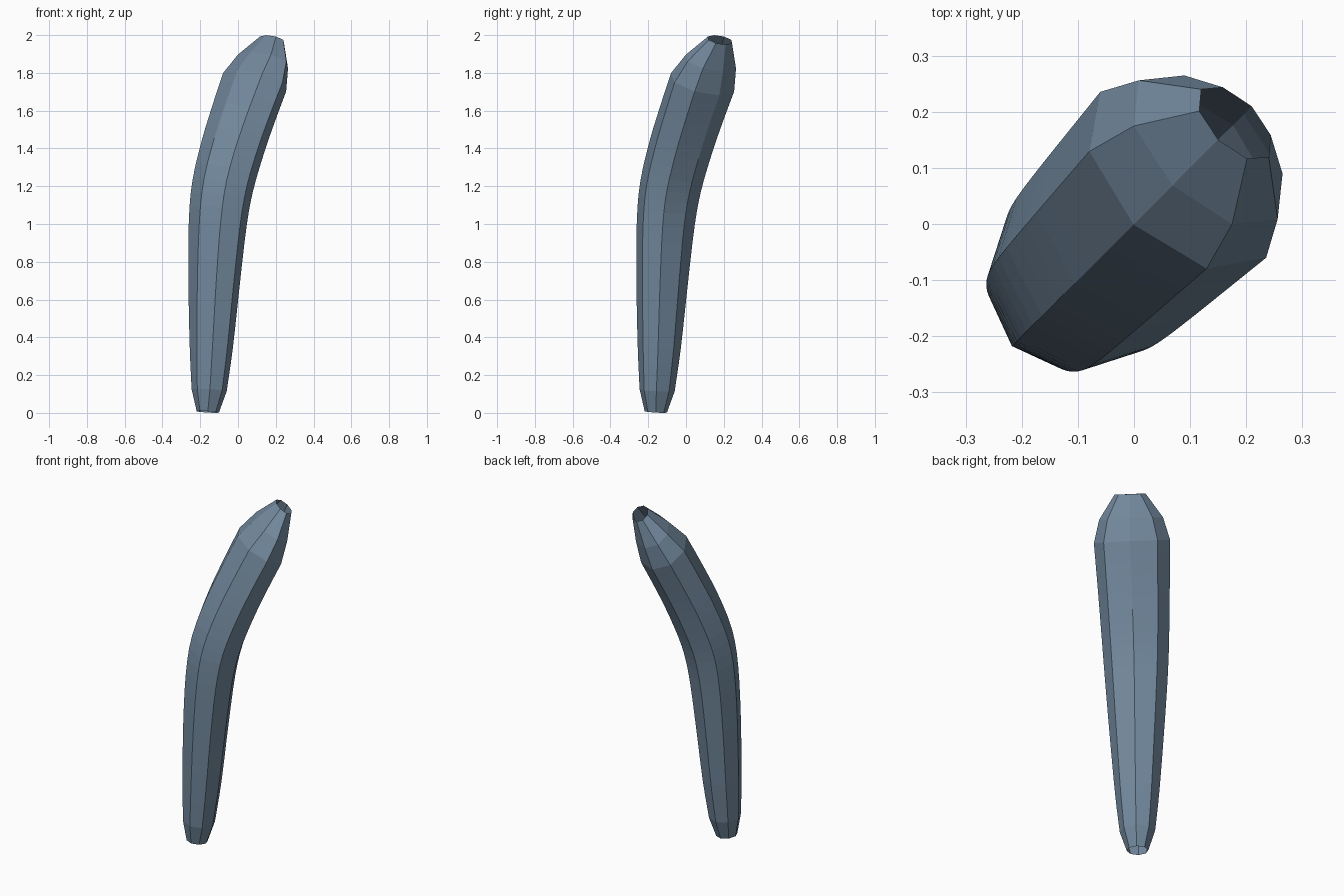
import bpy, bmesh
from math import sin, cos, pi, atan2, sqrt

if "Cube" in bpy.data.objects:
    bpy.data.objects.remove(bpy.data.objects["Cube"])

SIDES = 8
STEPS = 3
# Key rings of the body: (offset along the x = y diagonal, height, depth radius, width radius)
START = (-.226, .005, .059, .059)
BODY = [
    (-.216, .12, .089, .097),
    (-.200, .35, .108, .121),
    (-.178, .70, .126, .148),
    (-.152, 1.00, .138, .169),
    (-.115, 1.20, .145, .181),
    (-.042, 1.40, .146, .191),
    (.040, 1.58, .144, .200),
    (.124, 1.75, .143, .209),
]
TIP = [(.187, 1.86, .104, .175), (.2545, 1.975, .049, .085)]


def smooth(keys, steps):
    """Catmull-Rom curve through the key rings."""
    out = []
    for i in range(len(keys) - 1):
        p1, p2 = keys[i], keys[i + 1]
        p0 = keys[i - 1] if i else [2 * a - b for a, b in zip(p1, p2)]
        p3 = keys[i + 2] if i + 2 < len(keys) else [2 * b - a for a, b in zip(p1, p2)]
        for j in range(steps):
            u = j / steps
            out.append(tuple(
                b + .5 * u * (c - a + u * (2 * a - 5 * b + 4 * c - d + u * (3 * (b - c) + d - a)))
                for a, b, c, d in zip(p0, p1, p2, p3)))
    return out + [keys[-1]]


rings = [START] + smooth(BODY, STEPS) + TIP

bm = bmesh.new()
loops = []
for i, (s, z, depth, width) in enumerate(rings):
    # tilt each ring square to the centre line
    a, b = rings[max(i - 1, 0)], rings[min(i + 1, len(rings) - 1)]
    tilt = atan2(b[0] - a[0], b[1] - a[1])
    loop = []
    for k in range(SIDES):
        ang = 2 * pi * k / SIDES
        d, t = depth * cos(ang), width * sin(ang)
        ps, pz = s + d * cos(tilt), z - d * sin(tilt)
        loop.append(bm.verts.new(((ps - t) / sqrt(2), (ps + t) / sqrt(2), pz)))
    loops.append(loop)

# Flat side faces, both ends left open
for lo, hi in zip(loops, loops[1:]):
    for k in range(SIDES):
        n = (k + 1) % SIDES
        bm.faces.new((lo[k], lo[n], hi[n], hi[k]))

mesh = bpy.data.meshes.new("bent_tube")
bm.to_mesh(mesh)
bm.free()
tube = bpy.data.objects.new("bent_tube", mesh)
bpy.context.collection.objects.link(tube)

# Slate blue colour
mat = bpy.data.materials.new("slate_blue")
mat.diffuse_color = (.17, .25, .34, 1)
mat.use_nodes = True
mat.node_tree.nodes["Principled BSDF"].inputs["Base Color"].default_value = mat.diffuse_color
mesh.materials.append(mat)
